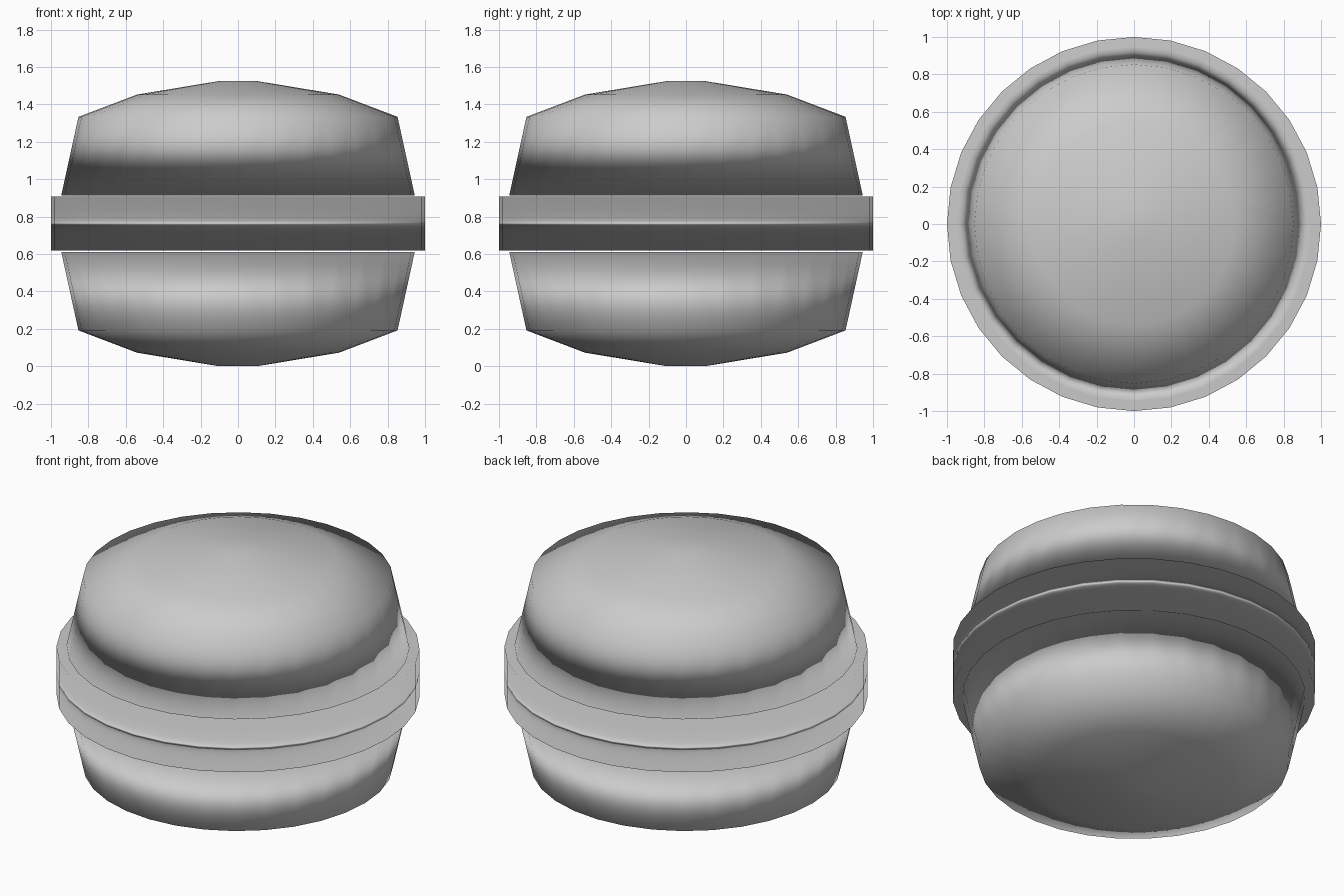
import bpy
import bmesh
from math import cos, sin, tau

SIDES = 32
MIDDLE = 0.7625

cube = bpy.data.objects.get("Cube")
if cube:
    bpy.data.objects.remove(cube, do_unlink=True)

grey = bpy.data.materials.new("light_grey")
grey.use_nodes = True
grey.diffuse_color = (0.6, 0.6, 0.6, 1)
grey.node_tree.nodes["Principled BSDF"].inputs["Base Color"].default_value = (0.6, 0.6, 0.6, 1)


def lathe(name, profile):
    """Revolve (radius, height) points into a closed, smooth solid."""
    bm = bmesh.new()
    rings = [[bm.verts.new((r * cos(tau * i / SIDES), r * sin(tau * i / SIDES), z))
              for i in range(SIDES)] for r, z in profile]
    for low, high in zip(rings, rings[1:]):
        for i in range(SIDES):
            j = (i + 1) % SIDES
            bm.faces.new((low[i], low[j], high[j], high[i]))
    bm.faces.new(rings[0])
    bm.faces.new(rings[-1])
    bmesh.ops.recalc_face_normals(bm, faces=bm.faces)
    for face in bm.faces:
        face.smooth = True
    mesh = bpy.data.meshes.new(name)
    bm.to_mesh(mesh)
    bm.free()
    mesh.materials.append(grey)
    obj = bpy.data.objects.new(name, mesh)
    bpy.context.collection.objects.link(obj)
    # Large caps dominate the shading of their rims
    weighted = obj.modifiers.new("area_normals", "WEIGHTED_NORMAL")
    weighted.mode = "FACE_AREA"
    return obj


# Domed shells, as (radius, distance from the middle)
dome = [(0.945, 0.151), (0.853, 0.571), (0.54, 0.69), (0.1, 0.7625)]
lathe("upper_dome", [(r, MIDDLE + h) for r, h in dome])
lathe("lower_dome", [(r, MIDDLE - h) for r, h in dome])

# Wide band around the middle
lathe("middle_band", [(1, MIDDLE - 0.145), (1, MIDDLE + 0.145)])
